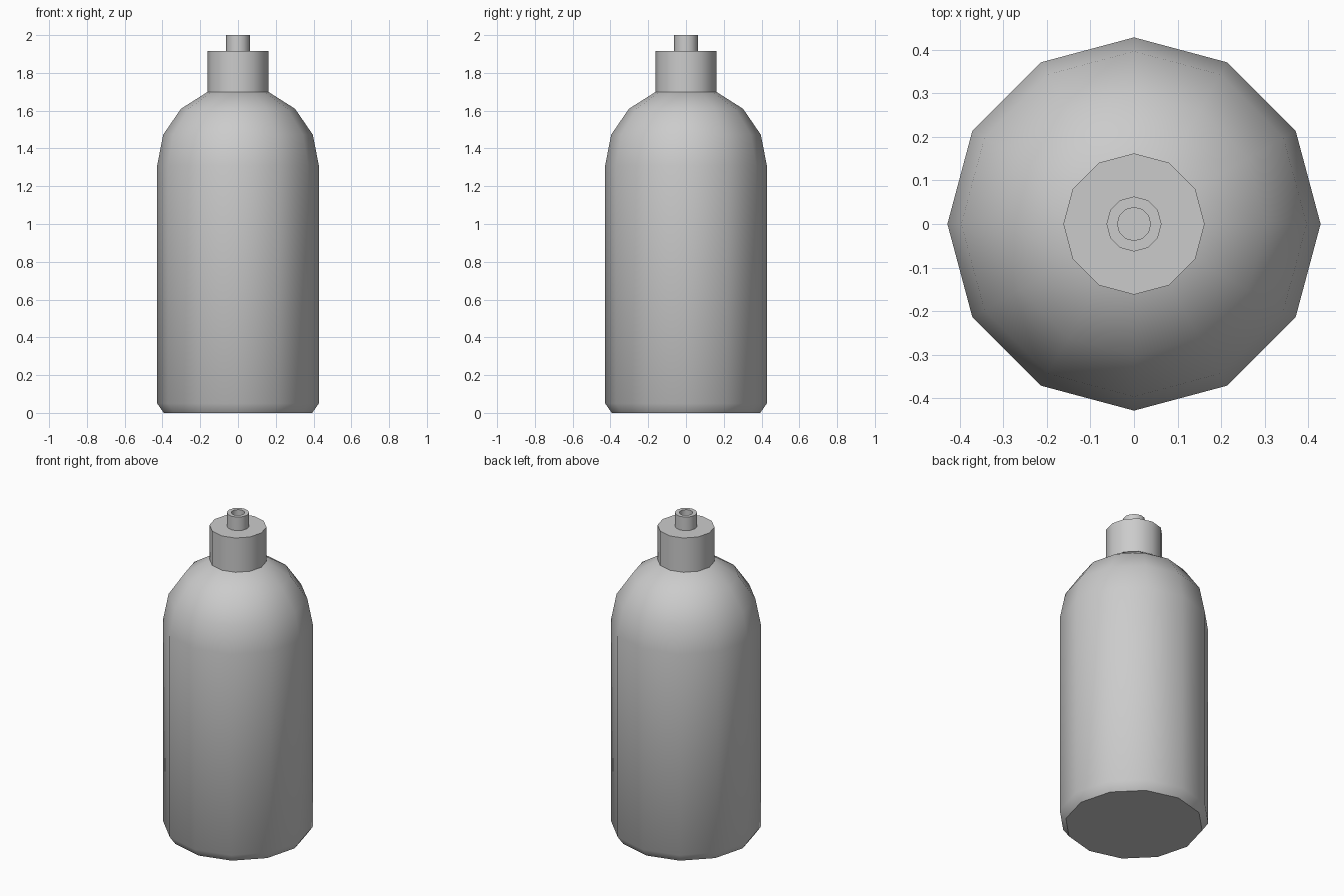
import bpy, bmesh, math

if "Cube" in bpy.data.objects:
    bpy.data.objects.remove(bpy.data.objects["Cube"])

SIDES = 12


def lathe(name, profile):
    """Revolve a list of (radius, z) rings, closing both ends with flat caps."""
    bm = bmesh.new()
    rings = []
    for r, z in profile:
        rings.append([bm.verts.new((r * math.cos(2 * math.pi * i / SIDES),
                                    r * math.sin(2 * math.pi * i / SIDES), z))
                      for i in range(SIDES)])
    for low, high in zip(rings, rings[1:]):
        for i in range(SIDES):
            j = (i + 1) % SIDES
            bm.faces.new((low[i], low[j], high[j], high[i]))
    bm.faces.new(rings[0][::-1])
    bm.faces.new(rings[-1])
    bmesh.ops.recalc_face_normals(bm, faces=bm.faces)
    mesh = bpy.data.meshes.new(name)
    bm.to_mesh(mesh)
    bm.free()
    obj = bpy.data.objects.new(name, mesh)
    bpy.context.collection.objects.link(obj)
    bpy.ops.object.select_all(action='DESELECT')
    obj.select_set(True)
    bpy.context.view_layer.objects.active = obj
    bpy.ops.object.shade_smooth_by_angle(angle=math.radians(40))
    return obj


# Bottle body with bevelled base and rounded shoulder
lathe("bottle_body", [(0.393, 0), (0.428, 0.05), (0.428, 1.31), (0.396, 1.473),
                      (0.302, 1.61), (0.16, 1.70)])

# Collar cap with a hollow nozzle rising from its top
lathe("cap_and_nozzle", [(0.162, 1.70), (0.162, 1.915), (0.063, 1.915),
                         (0.063, 2.0), (0.038, 2.0), (0.038, 1.915)])
